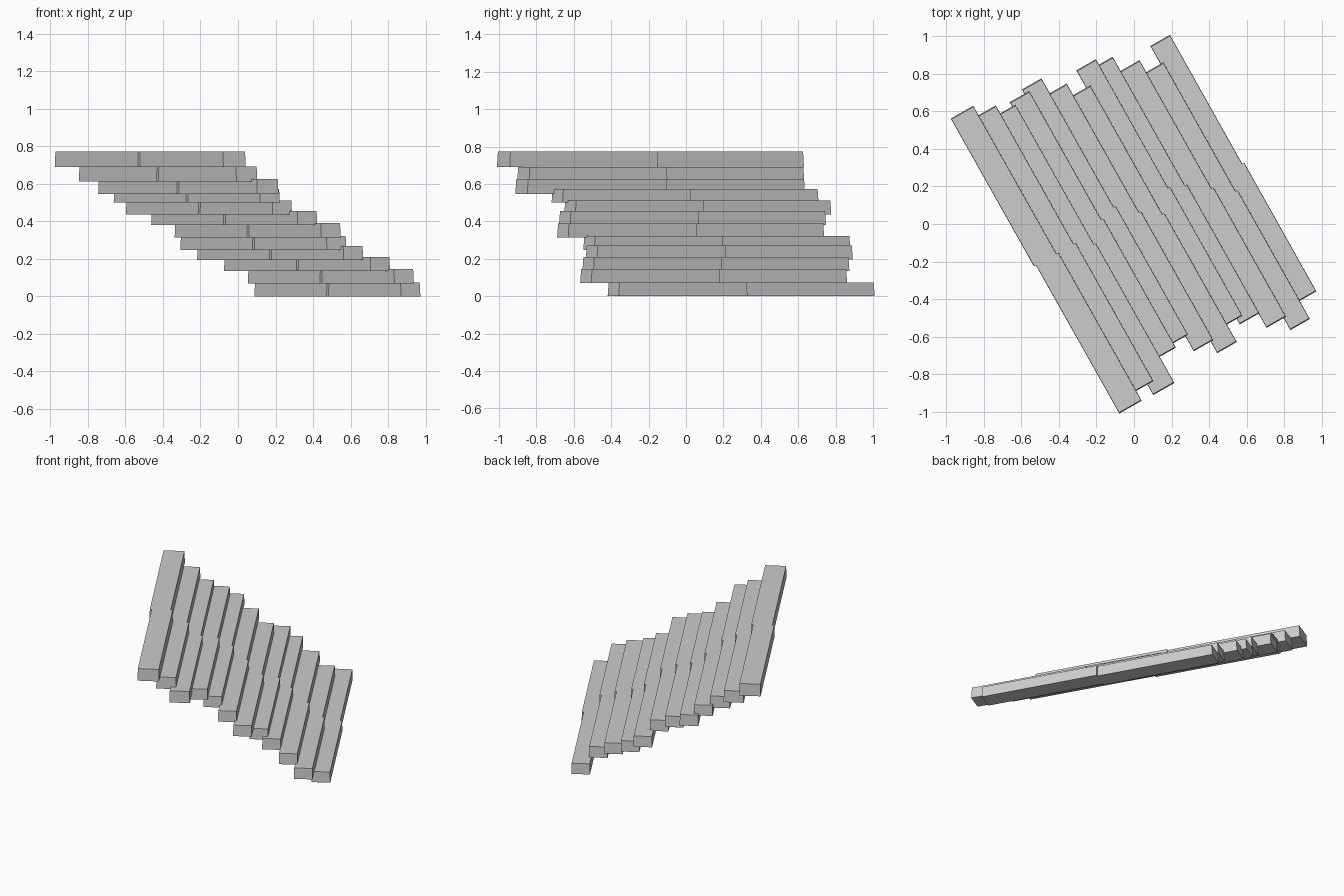
import bpy, bmesh, math
from mathutils import Vector

if "Cube" in bpy.data.objects:
    bpy.data.objects.remove(bpy.data.objects["Cube"])

# Single stone colour
stone = bpy.data.materials.new("stone_grey")
stone.diffuse_color = (0.604, 0.604, 0.604, 1)
stone.use_nodes = True
stone.node_tree.nodes["Principled BSDF"].inputs["Base Color"].default_value = stone.diffuse_color

WIDE = Vector((0.868, 0.496, 0))      # across the tread
LONG = Vector((0.496, -0.868, 0))     # along the tread
HALF_W, HALF_L = 0.060, 0.788
SKEW = 0.006                          # each half slab is turned slightly
BATTER = 0.005                        # outer ends lean in a little


def half_slab(name, cx, cy, z0, z1, s, side):
    """One half of a step; side = -1 back half, +1 front half."""
    bm = bmesh.new()
    rings = []
    for z, inset in ((z0, 0.0), (z1, BATTER)):
        ring = []
        for end, edge in ((0, -1), (0, 1), (1, 1), (1, -1)):
            along = side * end * (HALF_L * s - inset)
            across = edge * (HALF_W * s - inset * 0.3) + (1 - end) * side * SKEW
            p = Vector((cx, cy, z)) + LONG * along + WIDE * across
            ring.append(bm.verts.new(p))
        rings.append(ring)
    low, high = rings
    bm.faces.new(low[::-1])
    bm.faces.new(high)
    for i in range(4):
        j = (i + 1) % 4
        bm.faces.new((low[i], low[j], high[j], high[i]))
    bmesh.ops.recalc_face_normals(bm, faces=bm.faces)
    me = bpy.data.meshes.new(name)
    bm.to_mesh(me)
    bm.free()
    me.materials.append(stone)
    ob = bpy.data.objects.new(name, me)
    bpy.context.collection.objects.link(ob)


# Steps from bottom to top: centre x, centre y, bottom, top, scale
steps = [
    (0.530, 0.295, 0.000, 0.073, 1.0),
    (0.495, 0.148, 0.070, 0.145, 1.0),
    (0.368, 0.160, 0.135, 0.210, 1.0),
    (0.225, 0.178, 0.195, 0.270, 1.0),
    (0.135, 0.165, 0.248, 0.322, 1.0),
    (0.105, 0.025, 0.315, 0.390, 1.0),
    (-0.020, 0.035, 0.380, 0.455, 1.0),
    (-0.155, 0.063, 0.437, 0.512, 1.0),
    (-0.220, -0.005, 0.500, 0.573, 1.0),
    (-0.265, -0.138, 0.547, 0.627, 1.085),
    (-0.373, -0.135, 0.612, 0.692, 1.075),
    (-0.468, -0.190, 0.690, 0.773, 1.15),
]
for n, step in enumerate(steps, 1):
    half_slab(f"step_{n}_back_half", *step, -1)
    half_slab(f"step_{n}_front_half", *step, 1)
